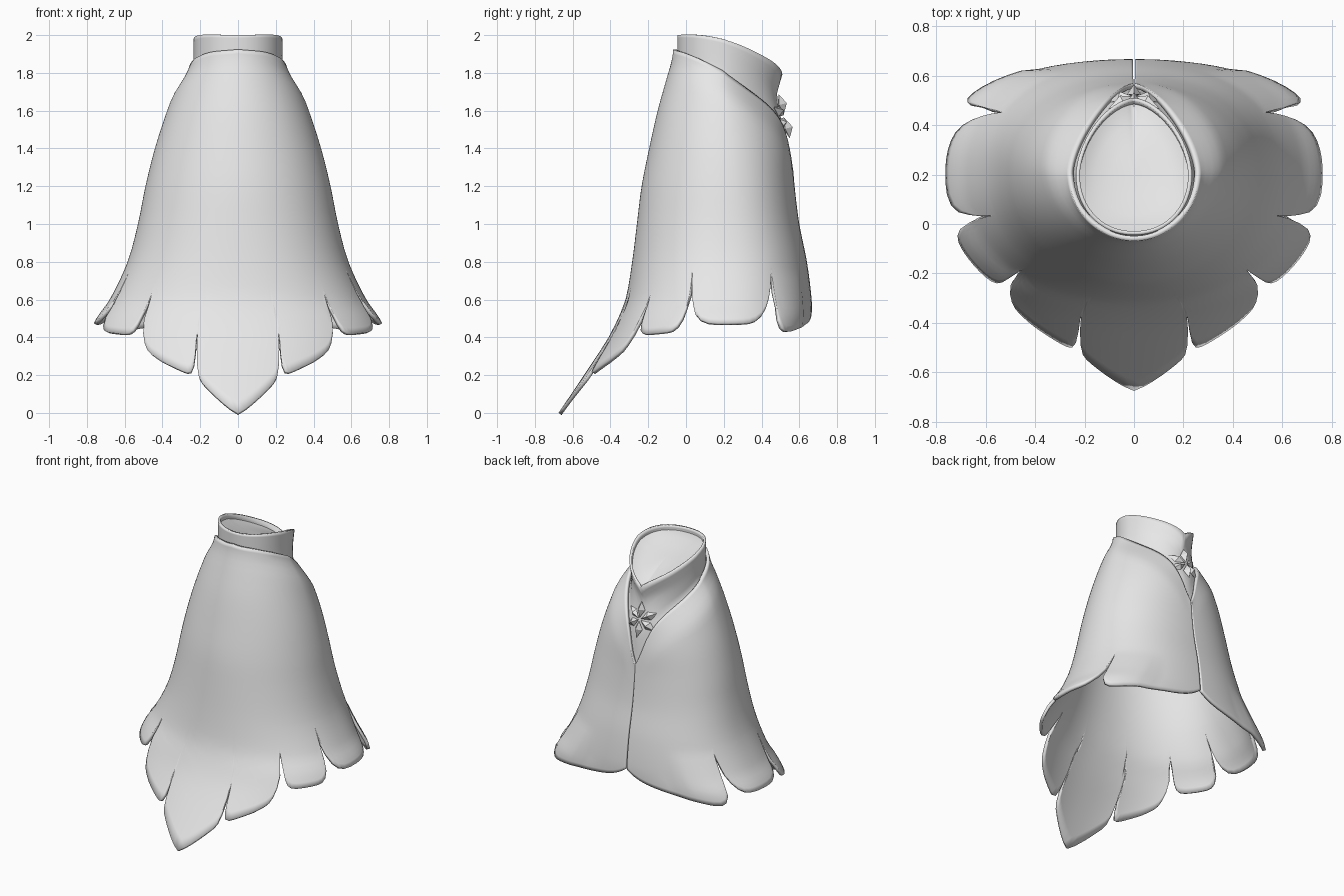
import bpy, bmesh, math
from mathutils import Matrix, Vector

old = bpy.data.objects.get("Cube")
if old:
    bpy.data.objects.remove(old, do_unlink=True)

cloth = bpy.data.materials.new("pale_grey")
cloth.use_nodes = True
GREY = (0.8, 0.8, 0.8, 1)
cloth.diffuse_color = GREY
cloth.node_tree.nodes["Principled BSDF"].inputs["Base Color"].default_value = GREY

CY = 0.2  # y of the body axis
# height, half width, front depth, back depth, squareness of the back and front
PROFILE = [(0.0, 0.80, 0.875, 0.45, 2.3, 2.2), (0.2, 0.80, 0.74, 0.45, 2.3, 2.2),
           (0.4, 0.79, 0.61, 0.455, 2.3, 2.2), (0.5, 0.75, 0.56, 0.465, 2.3, 2.2),
           (0.6, 0.68, 0.52, 0.465, 2.3, 2.15), (0.8, 0.585, 0.485, 0.44, 2.3, 2.1),
           (1.0, 0.53, 0.46, 0.40, 2.25, 2.05), (1.2, 0.49, 0.435, 0.375, 2.15, 2),
           (1.4, 0.44, 0.395, 0.36, 2.0, 2), (1.6, 0.375, 0.35, 0.33, 1.8, 2),
           (1.8, 0.297, 0.295, 0.29, 1.7, 2), (1.93, 0.237, 0.268, 0.25, 1.7, 2.1)]
CLOAK_TOP = [(0, 1.925), (45, 1.9), (90, 1.81), (120, 1.71), (150, 1.58), (168, 1.44), (180, 1.27)]
COLLAR_TOP = [(0, 2.0), (60, 2.0), (100, 1.965), (140, 1.88), (180, 1.79)]
NECKLINE = (0.262, 0.268, 0.34, 1.65, 2.1)


def curve(table, x):
    """Smooth interpolation through a table of keyed rows."""
    k = 0
    while k < len(table) - 2 and x > table[k + 1][0]:
        k += 1
    p0, p1, p2 = table[max(k - 1, 0)], table[k], table[k + 1]
    p3 = table[min(k + 2, len(table) - 1)]
    w = p2[0] - p1[0]
    t = min(max((x - p1[0]) / w, 0), 1)
    out = []
    for a, b, c, d in list(zip(p0, p1, p2, p3))[1:]:
        m1 = (c - a) / (p2[0] - p0[0]) * w
        m2 = (d - b) / (p3[0] - p1[0]) * w
        out.append((2*t**3 - 3*t*t + 1) * b + (t**3 - 2*t*t + t) * m1
                   + (3*t*t - 2*t**3) * c + (t**3 - t*t) * m2)
    return out


def mix(a, b, t):
    return [p + (q - p) * t for p, q in zip(a, b)]


def cloak_size(deg, z):
    """Profile of the cloak, gathered in towards the neckline."""
    size = curve(PROFILE, z)
    depth = max(curve(CLOAK_TOP, deg)[0] - z, 0)
    pinch = max(1 - depth / 0.16, 0) ** 2 * (1 - (deg / 180) ** 8)
    return mix(size, [min(p, q) for p, q in zip(size, NECKLINE)], pinch)


def ring_point(deg, z, rx, front, back, n_back, n_front):
    s, c = math.sin(math.radians(deg)), math.cos(math.radians(deg))
    n, depth = (n_front, front) if c > 0 else (n_back, back)
    # the side-to-side shape stays continuous between front and back
    x = math.copysign(abs(s) ** (2 / n), s) * rx
    y = CY - math.copysign(abs(c) ** (2 / n), c) * depth
    return Vector((x, y, z))


def finish(name, bm, thickness=0, angle=50):
    mesh = bpy.data.meshes.new(name)
    bm.to_mesh(mesh)
    bm.free()
    ob = bpy.data.objects.new(name, mesh)
    bpy.context.collection.objects.link(ob)
    mesh.materials.append(cloth)
    bpy.ops.object.select_all(action='DESELECT')
    ob.select_set(True)
    bpy.context.view_layer.objects.active = ob
    bpy.ops.object.shade_smooth_by_angle(angle=math.radians(angle))
    if thickness:
        mod = ob.modifiers.new("thickness", 'SOLIDIFY')
        mod.thickness = thickness
        mod.offset = -1


def skin(bm, columns, closed=False):
    """Quads between neighbouring columns, each listed from top to bottom."""
    cols = [[bm.verts.new(p) for p in col] for col in columns]
    for a, b in zip(cols, cols[1:] + (cols[:1] if closed else [])):
        for j in range(len(a) - 1):
            bm.faces.new((a[j], a[j + 1], b[j + 1], b[j]))
    return cols


# Cloak: petals of the hem on one side, front to back
# (start angle, end angle, hem start, hem end, notch start, notch end,
#  roundness at start and end, widening at start and end, extra squareness)
PETALS = [(-14, 14, 0.2, 0.2, 0.45, 0.45, 30, 30, 0.5, 0.5, 0),
          (14, 42.5, 0.19, 0.36, 0.45, 0.65, 14, 7, 0.5, -3, 0),
          (42.5, 71.5, 0.41, 0.44, 0.65, 0.77, 7, 5, 5, 2, 0),
          (71.5, 121, 0.47, 0.48, 0.77, 0.75, 5, 4, 4, 2, 0),
          (121, 179.8, 0.40, 0.51, 0.75, 0.57, 7, 8, 6, 0, 0.5)]
STEPS = [0, 0.15, 0.3, 0.45, 0.6, 0.72, 0.82, 0.9, 0.95, 0.98, 1]
STEPS = [-s for s in STEPS[:0:-1]] + STEPS

half = []  # columns from the front centre to the back seam
for start, end, h0, h1, n0, n1, p0, p1, w0, w1, square in PETALS:
    for u in STEPS:
        deg = start + (end - start) * (u + 1) / 2
        low = h0 + (h1 - h0) * (u + 1) / 2
        notch, power, wide = (n1, p1, w1) if u > 0 else (n0, p0, w0)
        if start < 0:
            low = 0.2 * abs(u) ** 1.1   # pointed front petal
        hem = low + (notch - low) * abs(u) ** power
        if deg < 0 or (half and u == -1):
            continue
        top = curve(CLOAK_TOP, deg)[0]
        heights = [top + (0.8 - top) * (k / 20) ** 1.3 for k in range(20)]
        heights += [0.8 + (hem - 0.8) * k / 12 for k in range(13)]
        col = []
        for z in heights:
            f = min(max((notch - z) / 0.25, 0), 1)   # how far down the petal
            rx, front, back, nb, nf = cloak_size(deg, z)
            col.append(ring_point(deg + u * wide * f, z, rx, front, back, nb + square * f, nf))
        half.append(col)
mirrored = [[Vector((-p.x, p.y, p.z)) for p in col] for col in half[:0:-1]]
bm = bmesh.new()
skin(bm, mirrored + half)
finish("cloak", bm, 0.02)

# Inner collar, tucked behind the open neckline
columns = []
for deg in range(-180, 180, 6):
    top = curve(COLLAR_TOP, abs(deg))[0]
    bottom = curve(CLOAK_TOP, abs(deg))[0] - 0.1
    col = []
    for k in range(13):
        z = top + (bottom - top) * k / 12
        d = min(max((top - z - 0.1) / 0.2, 0), 1)
        outer = cloak_size(abs(deg), z)
        outer = [r - 0.024 for r in outer[:3]] + outer[3:]
        neck = (0.235, 0.245, 0.31 - 0.3 * min(top - z, 0.1), 1.7, 2.1)
        col.append(ring_point(deg, z, *mix(neck, outer, d)))
    columns.append(col)
bm = bmesh.new()
skin(bm, columns, closed=True)
finish("collar", bm, 0.016)

# Shallow dished cap closing the neck
columns = []
for deg in range(-180, 180, 6):
    rim = curve(COLLAR_TOP, abs(deg))[0] - 0.03
    edge = ring_point(deg, rim, 0.225, 0.235, 0.29, 1.7, 2.1)
    col = []
    for r in (0.1, 0.4, 0.7, 0.88, 1):
        p = Vector((0, CY, 0)).lerp(edge, r)
        flat = 1.9 - 0.3 * (p.y - CY)
        p.z = flat + (rim - flat) * r ** 3
        col.append(p)
    columns.append(col)
bm = bmesh.new()
cols = skin(bm, columns, closed=True)
bm.faces.new([c[0] for c in cols])
bmesh.ops.reverse_faces(bm, faces=[f for f in bm.faces if f.normal.z < 0])
finish("neck_cap", bm)

# Star clasp made of faceted leaves
bm = bmesh.new()
frame = Matrix.Translation((0, 0.52, 1.57)) @ Matrix.Rotation(math.radians(14), 4, 'X')
for k in range(6):
    a = math.radians(60 * k + 30)
    along = Vector((math.cos(a), 0, math.sin(a)))
    side = Vector((-math.sin(a), 0, math.cos(a)))
    out = Vector((0, 1, 0))
    rim = [along * 0.01, along * 0.065 + side * 0.028, along * 0.12, along * 0.065 - side * 0.028]
    # leaves at the sides bend back around the neck
    rim = [bm.verts.new(frame @ (p - out * abs(p.x) * 0.4)) for p in rim]
    bend = out * abs(along.x) * 0.026
    peak = bm.verts.new(frame @ (along * 0.065 + out * 0.03 - bend))
    base = bm.verts.new(frame @ (along * 0.065 - out * 0.02 - bend))
    for i in range(4):
        bm.faces.new((rim[i], rim[(i + 1) % 4], peak))
        bm.faces.new((rim[(i + 1) % 4], rim[i], base))
bmesh.ops.recalc_face_normals(bm, faces=bm.faces)
finish("star_clasp", bm, angle=15)
